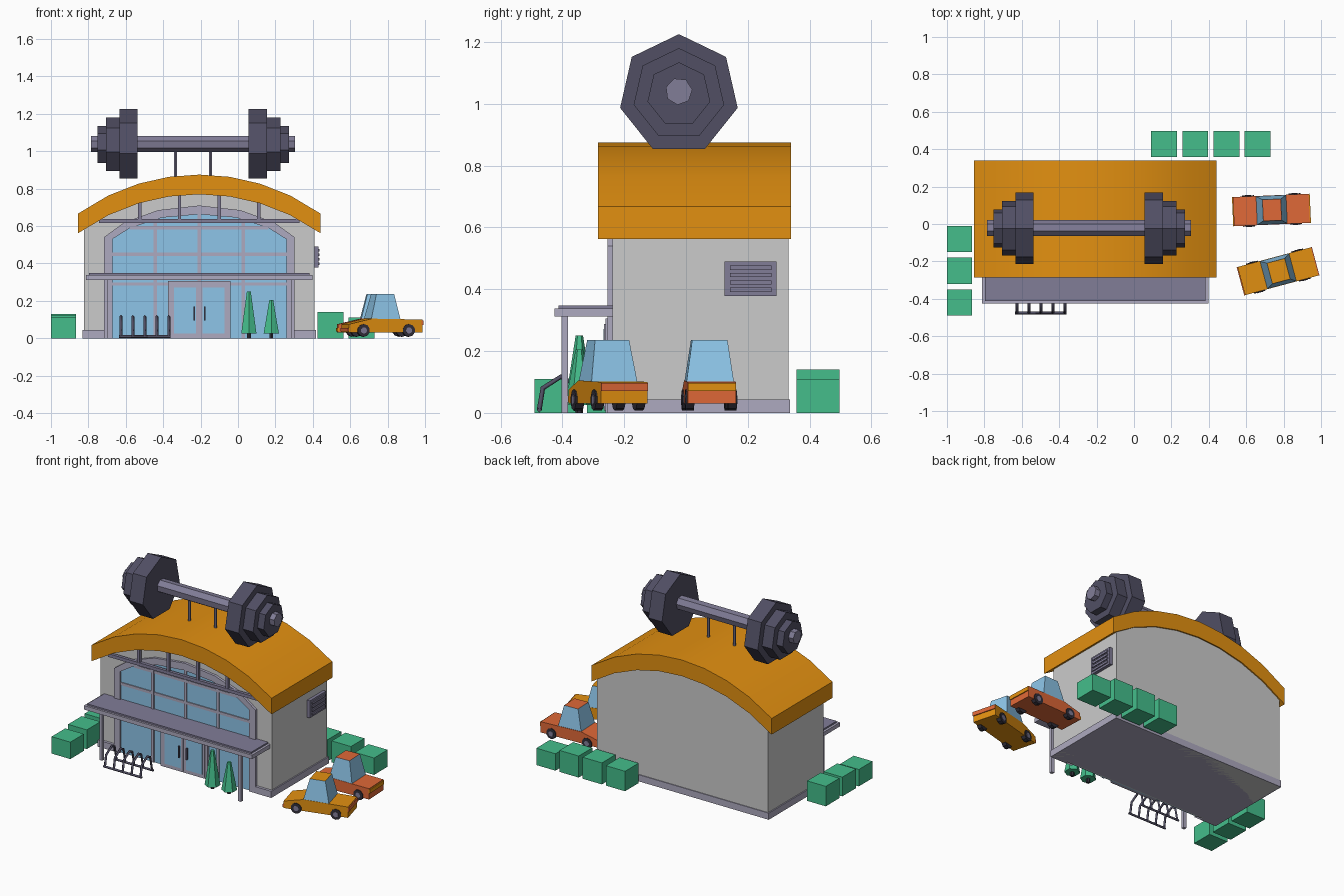
import bpy, bmesh, math
from mathutils import Matrix, Vector

if "Cube" in bpy.data.objects:
    bpy.data.objects.remove(bpy.data.objects["Cube"])

CX = -0.207   # building centre line


def mat(name, r, g, b):
    m = bpy.data.materials.new(name)
    m.diffuse_color = [(c / 255) ** 2.2 for c in (r, g, b)] + [1]
    m.use_nodes = True
    m.node_tree.nodes["Principled BSDF"].inputs["Base Color"].default_value = m.diffuse_color
    return m


ORANGE = mat("orange", 226, 143, 24)
RED = mat("red_orange", 222, 104, 58)
GREEN = mat("green", 70, 188, 138)
GLASS = mat("glass", 140, 196, 232)
LILAC = mat("light_lilac", 172, 168, 190)
PURPLE = mat("mid_purple", 128, 124, 150)
DARK = mat("dark_purple", 82, 80, 100)
BLACK = mat("tyre", 52, 50, 60)


def make(name, bm, *mats, xf=None):
    bmesh.ops.recalc_face_normals(bm, faces=bm.faces[:])
    me = bpy.data.meshes.new(name)
    bm.to_mesh(me)
    bm.free()
    for m in mats:
        if m:
            me.materials.append(m)
    ob = bpy.data.objects.new(name, me)
    bpy.context.collection.objects.link(ob)
    if xf:
        ob.matrix_world = xf
    return ob


def prism(name, pts, axis, a, b, m=None, xf=None):
    """Extrude a closed outline along x (points are y,z), y (x,z) or z (x,y)."""
    put = {"x": lambda p, t: (t, p[0], p[1]),
           "y": lambda p, t: (p[0], t, p[1]),
           "z": lambda p, t: (p[0], p[1], t)}[axis]
    bm = bmesh.new()
    lo, hi = ([bm.verts.new(put(p, t)) for p in pts] for t in (a, b))
    n = len(pts)
    bm.faces.new(lo)
    bm.faces.new(hi[::-1])
    for i in range(n):
        j = (i + 1) % n
        bm.faces.new((lo[i], lo[j], hi[j], hi[i]))
    return make(name, bm, m, xf=xf)


def box(name, x0, x1, y0, y1, z0, z1, m=None, xf=None):
    return prism(name, [(x0, y0), (x1, y0), (x1, y1), (x0, y1)], "z", z0, z1, m, xf)


def ngon(u, v, r, n, start=90):
    return [(u + r * math.cos(math.radians(start + 360 * i / n)),
             v + r * math.sin(math.radians(start + 360 * i / n))) for i in range(n)]


def mirror(half):
    """Right half outline (offset, z), last point on the axis -> closed outline."""
    return [(CX + u, z) for u, z in half] + [(CX - u, z) for u, z in half[-2::-1]]


def tube(name, pts, r, m):
    cu = bpy.data.curves.new(name, "CURVE")
    cu.dimensions = "3D"
    cu.bevel_depth, cu.bevel_resolution, cu.use_fill_caps = r, 0, True
    sp = cu.splines.new("POLY")
    sp.points.add(len(pts) - 1)
    for p, c in zip(sp.points, pts):
        p.co = (*c, 1)
    cu.materials.append(m)
    ob = bpy.data.objects.new(name, cu)
    bpy.context.collection.objects.link(ob)


# Arched roof and walls that follow its underside
def arc(u, top):
    return top - 1.113 + math.sqrt(1.113 ** 2 - u * u)


def arch(half, top, n=8):
    return [(CX + u, arc(u, top)) for u in (half - 2 * half * i / n for i in range(n + 1))]


roof = prism("roof", arch(0.648, 0.875) + arch(0.648, 0.77)[::-1], "y", -0.285, 0.34, ORANGE)
bpy.context.view_layer.objects.active = roof
roof.select_set(True)
bpy.ops.object.shade_smooth_by_angle(angle=math.radians(30))
prism("walls", arch(0.617, 0.775) + [(CX - 0.617, 0), (CX + 0.617, 0)], "y", -0.238, 0.332)
box("plinth_back", CX - 0.625, CX + 0.625, -0.23, 0.337, 0, 0.043, LILAC)
for s in (-1, 1):
    a, b = sorted((CX + s * 0.51, CX + s * 0.625))
    box("plinth_front", a, b, -0.255, -0.23, 0, 0.043, LILAC)

# Arched front window with bars
outer = mirror([(0.51, 0), (0.51, 0.54), (0.40, 0.62), (0.22, 0.685), (0, 0.71)])
inner = mirror([(0.465, 0), (0.465, 0.53), (0.37, 0.59), (0.20, 0.645), (0, 0.663)])
bm = bmesh.new()
rings = [[bm.verts.new((x, y, z)) for x, z in pts]
         for pts, y in ((outer, -0.236), (outer, -0.254), (inner, -0.254), (inner, -0.236))]
for r0, r1 in zip(rings, rings[1:]):
    for i in range(len(outer) - 1):
        bm.faces.new((r0[i], r0[i + 1], r1[i + 1], r1[i]))
make("window_frame", bm, LILAC)
prism("window_glass", inner, "y", -0.236, -0.242, GLASS)
for u, top in ((-0.235, 0.635), (0, 0.662), (0.235, 0.635)):
    box("window_bar", CX + u - 0.009, CX + u + 0.009, -0.249, -0.24, 0, top, LILAC)
for z in (0.29, 0.45, 0.59):
    w = 0.465 if z < 0.5 else 0.37
    box("window_rail", CX - w, CX + w, -0.248, -0.24, z - 0.009, z + 0.009, LILAC)

# Double door
box("door_surround", CX - 0.168, CX + 0.168, -0.26, -0.238, 0, 0.305, LILAC)
for s in (-1, 1):
    a, b = sorted((CX + s * 0.004, CX + s * 0.15))
    box("door_leaf", a, b, -0.265, -0.255, 0.008, 0.288, LILAC)
    box("door_glass", a + 0.014, b - 0.014, -0.267, -0.26, 0.025, 0.272, GLASS)
    h = CX + s * 0.028
    box("door_handle", h - 0.004, h + 0.004, -0.277, -0.264, 0.095, 0.17, DARK)

# Truss beneath the roof overhang
box("truss_beam", CX - 0.535, CX + 0.535, -0.276, -0.256, 0.617, 0.638, PURPLE)
for u in (-0.318, -0.106, 0.106, 0.318):
    box("truss_post", CX + u - 0.009, CX + u + 0.009, -0.274, -0.258, 0.625, arc(u, 0.78), PURPLE)

# Canopy
box("canopy", CX - 0.605, CX + 0.605, -0.425, -0.237, 0.312, 0.338, LILAC)
box("canopy_top", CX - 0.59, CX + 0.59, -0.412, -0.237, 0.338, 0.348, PURPLE)
for s in (-1, 1):
    x = CX + s * 0.5
    box("canopy_post", x - 0.01, x + 0.01, -0.402, -0.382, 0, 0.315, LILAC)

# Side vent with slats
box("vent", 0.405, 0.43, 0.125, 0.293, 0.378, 0.49, PURPLE)
for i in range(4):
    z = 0.391 + i * 0.024
    box("vent_slat", 0.43, 0.437, 0.142, 0.276, z, z + 0.014, PURPLE)

# Barbell on the roof
BX, BY, BZ = -0.24, -0.023, 1.03
prism("barbell_bar", ngon(BY, BZ + 0.01, 0.044, 7, 110), "x", BX - 0.546, BX + 0.546, PURPLE)
for s in (-1, 1):
    for r, a, b in ((0.195, 0.296, 0.394), (0.15, 0.394, 0.467), (0.104, 0.467, 0.512)):
        prism("barbell_plate", ngon(BY, BZ, r, 7), "x", BX + s * a, BX + s * b, DARK)
    prism("barbell_support", ngon(BX + s * 0.094, BY, 0.009, 6), "z", 0.84, 1.03, PURPLE)

# Hedge blocks
for i, h in enumerate((0.13, 0.125, 0.11)):
    y = -0.08 - i * 0.17
    box("hedge_side", -1, -0.865, y - 0.07, y + 0.07, 0, h, GREEN)
for i, h in enumerate((0.13, 0.14, 0.14, 0.11)):
    x = 0.16 + i * 0.167
    box("hedge_back", x - 0.069, x + 0.069, 0.357, 0.497, 0, h, GREEN)

# Small conical trees
for x, top in ((0.058, 0.25), (0.178, 0.205)):
    prism("tree_trunk", ngon(x, -0.345, 0.012, 6), "z", 0, 0.035, BLACK)
    bm = bmesh.new()
    bmesh.ops.create_cone(bm, cap_ends=True, segments=6, radius1=0.047, radius2=0.012,
                          depth=top - 0.025,
                          matrix=Matrix.Translation((x, -0.345, (top + 0.025) / 2)))
    make("tree_crown", bm, GREEN)

# Bike rack
for i in range(5):
    x = -0.626 + i * 0.064
    tube("rack_hoop", [(x, y, z) for y, z in ((-0.475, 0.008), (-0.463, 0.08), (-0.405, 0.117),
                                              (-0.375, 0.1), (-0.355, 0.008))], 0.008, DARK)
for y in (-0.475, -0.355):
    tube("rack_rail", [(-0.636, y, 0.009), (-0.36, y, 0.009)], 0.008, DARK)


# Cars, built around their own centre and facing -x
def car(paint, trim, x, y, angle):
    xf = Matrix.Translation((x, y, 0)) @ Matrix.Rotation(math.radians(angle), 4, "Z")
    prism("car_body", [(-0.205, 0.03), (-0.205, 0.075), (-0.08, 0.105), (0.2, 0.1), (0.2, 0.03)],
          "y", -0.078, 0.078, paint, xf)
    box("car_rear_trim", 0.195, 0.206, -0.078, 0.078, 0.07, 0.096, trim, xf)
    box("car_front_trim", -0.21, -0.2, -0.078, 0.078, 0.035, 0.055, trim, xf)
    bm = bmesh.new()
    lo, hi = ([bm.verts.new((px, py, z)) for px, py in
               ((x0, -w), (x1, -w), (x1, w), (x0, w))]
              for x0, x1, w, z in ((-0.083, 0.08, 0.077, 0.098), (-0.048, 0.05, 0.057, 0.236)))
    sides = [bm.faces.new((lo[i], lo[(i + 1) % 4], hi[(i + 1) % 4], hi[i])) for i in range(4)]
    bm.faces.new(hi)
    bm.faces.new(lo[::-1])
    bmesh.ops.inset_individual(bm, faces=sides, thickness=0.013)
    for f in sides:
        f.material_index = 1
    make("car_cabin", bm, paint, GLASS, xf=xf)
    for wx in (-0.125, 0.125):
        for s in (-1, 1):
            prism("car_wheel", ngon(wx, 0.042, 0.034, 10), "y", s * 0.055, s * 0.083, BLACK, xf)
            prism("car_hub", ngon(wx, 0.042, 0.017, 10), "y", s * 0.08, s * 0.085, PURPLE, xf)


car(RED, ORANGE, 0.737, 0.075, 2.5)
car(ORANGE, RED, 0.772, -0.252, 15)
